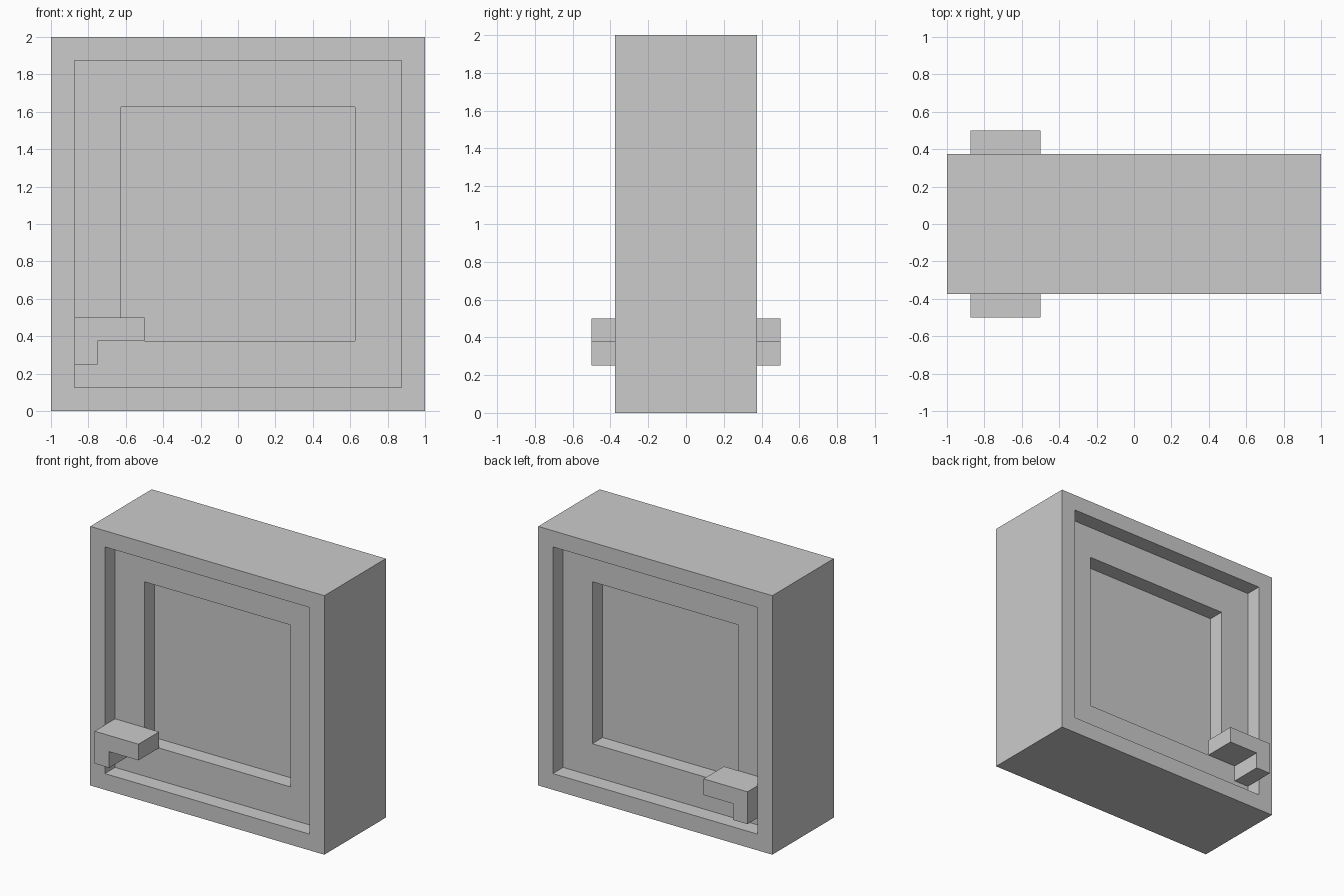
import bpy
import bmesh
from mathutils import Matrix, Vector

if "Cube" in bpy.data.objects:
    bpy.data.objects.remove(bpy.data.objects["Cube"])


def add_object(name, bm):
    bmesh.ops.recalc_face_normals(bm, faces=bm.faces[:])
    mesh = bpy.data.meshes.new(name)
    bm.to_mesh(mesh)
    bm.free()
    obj = bpy.data.objects.new(name, mesh)
    bpy.context.collection.objects.link(obj)
    return obj


# Window block: outer rim, sunken sash and sunken pane on both sides
bm = bmesh.new()
bmesh.ops.create_cube(bm, size=1, matrix=Matrix.Translation((0, 0, 1)) @ Matrix.Diagonal((2, 0.75, 2, 1)))
bm.normal_update()
for face in [f for f in bm.faces if abs(f.normal.y) > 0.9]:
    inward = Vector((0, -0.125 * face.normal.y, 0))
    for border in (0.125, 0.25):
        bmesh.ops.inset_individual(bm, faces=[face], thickness=border, use_even_offset=True)
        bmesh.ops.inset_individual(bm, faces=[face], thickness=0)
        bmesh.ops.translate(bm, verts=face.verts[:], vec=inward)
add_object("window_frame", bm)

# L-shaped handle, mirrored to the back
profile = [(-0.875, 0.25), (-0.75, 0.25), (-0.75, 0.375),
           (-0.5, 0.375), (-0.5, 0.5), (-0.875, 0.5)]
bm = bmesh.new()
face = bm.faces.new([bm.verts.new((x, -0.5, z)) for x, z in profile])
ext = bmesh.ops.extrude_face_region(bm, geom=[face])
bmesh.ops.translate(bm, vec=(0, 0.25, 0),
                    verts=[g for g in ext["geom"] if isinstance(g, bmesh.types.BMVert)])
handle = add_object("window_handles", bm)
mirror = handle.modifiers.new("front_to_back", "MIRROR")
mirror.use_axis = (False, True, False)
